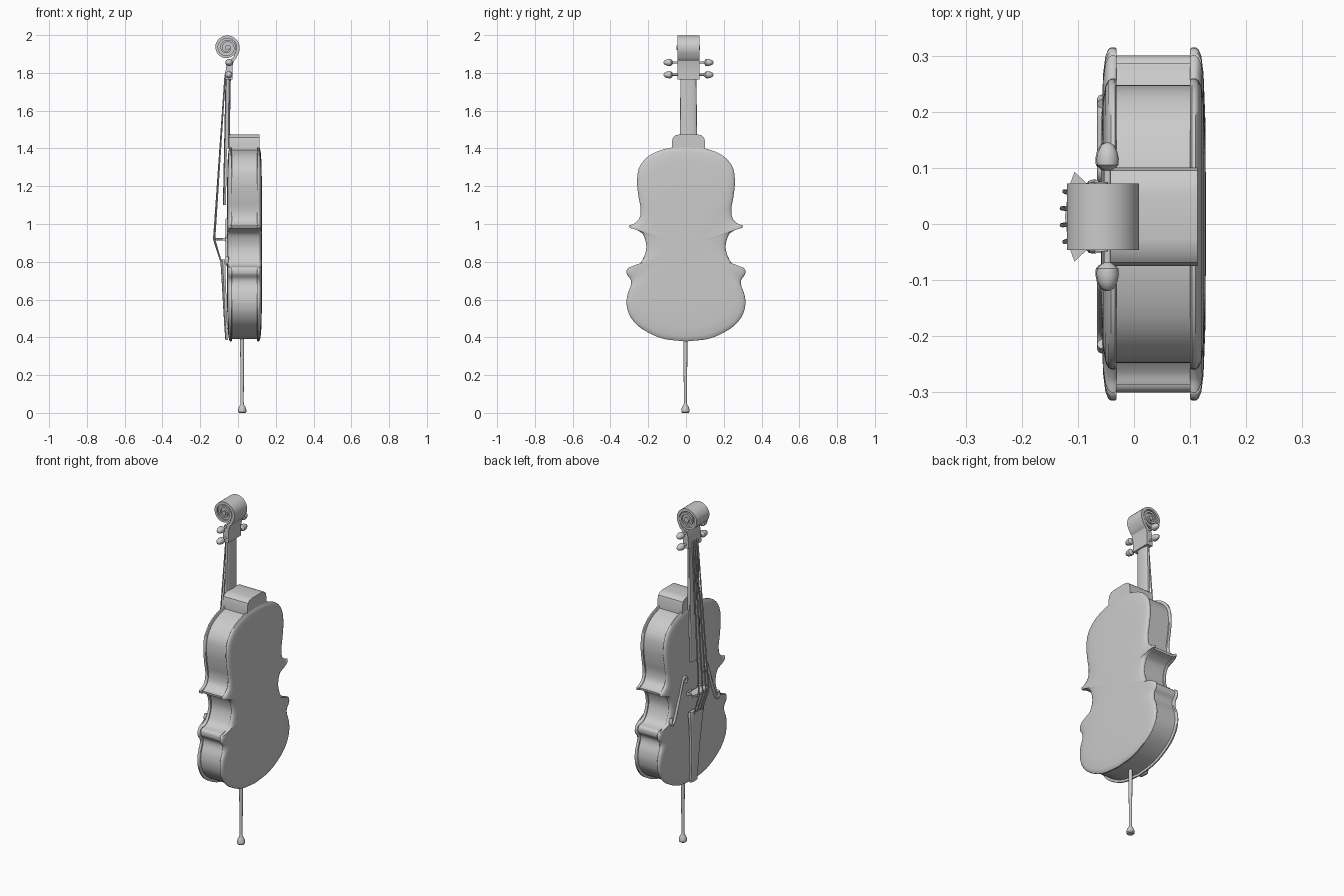
import bpy, bmesh, math
from mathutils import Vector

if "Cube" in bpy.data.objects:
    bpy.data.objects.remove(bpy.data.objects["Cube"])

NY = 0.013  # neck, strings and fittings sit slightly off the body axis


def finish(name, bm, angle=35):
    bmesh.ops.recalc_face_normals(bm, faces=bm.faces[:])
    me = bpy.data.meshes.new(name)
    bm.to_mesh(me)
    bm.free()
    me.shade_smooth()
    me.set_sharp_from_angle(angle=math.radians(angle))
    ob = bpy.data.objects.new(name, me)
    bpy.context.collection.objects.link(ob)
    return ob


def loft(name, rings, angle=35, closed=True):
    """Skin equal-length rings of points, capping both ends."""
    bm = bmesh.new()
    vr = [[bm.verts.new(p) for p in r] for r in rings]
    n = len(vr[0])
    for a, b in zip(vr, vr[1:]):
        for i in range(n):
            j = (i + 1) % n
            bm.faces.new((a[i], a[j], b[j], b[i]))
    if closed:
        bm.faces.new(vr[0])
        bm.faces.new(vr[-1])
    return finish(name, bm, angle)


def spline(pts, sub=6):
    """Catmull-Rom through the points."""
    P = [Vector(p) for p in pts]
    P = [2 * P[0] - P[1]] + P + [2 * P[-1] - P[-2]]
    out = []
    for a, b, c, d in zip(P, P[1:], P[2:], P[3:]):
        for k in range(sub):
            t = k / sub
            out.append(0.5 * (2 * b + (c - a) * t + (2 * a - 5 * b + 4 * c - d) * t * t
                              + (3 * b - a - 3 * c + d) * t ** 3))
    return out + [P[-2]]


def tube(name, pts, r):
    cu = bpy.data.curves.new(name, 'CURVE')
    cu.dimensions = '3D'
    cu.bevel_depth = r
    cu.bevel_resolution = 2
    cu.use_fill_caps = True
    sp = cu.splines.new('POLY')
    sp.points.add(len(pts) - 1)
    for q, p in zip(sp.points, pts):
        q.co = (*p, 1)
    tmp = bpy.data.objects.new(name, cu)
    me = bpy.data.meshes.new_from_object(tmp)
    bpy.data.objects.remove(tmp)
    me.shade_smooth()
    me.set_sharp_from_angle(angle=math.radians(50))
    bpy.context.collection.objects.link(bpy.data.objects.new(name, me))


def lathe(name, prof, place, n=20, sy=1.0):
    """Revolve (radius, height) points; place maps local (u, v, h) to the world."""
    loft(name, [[place(r * math.cos(2 * math.pi * i / n), sy * r * math.sin(2 * math.pi * i / n), h)
                 for i in range(n)] for r, h in prof])


# body outline, half of it, split at the two corners
bouts = [
    [(0, 1.41), (.10, 1.40), (.19, 1.365), (.245, 1.305), (.259, 1.23), (.252, 1.15),
     (.24, 1.08), (.247, 1.03), (.275, 1.002), (.300, .993)],
    [(.298, .980), (.26, .968), (.225, .94), (.21, .875), (.23, .81), (.262, .778), (.306, .768)],
    [(.314, .755), (.312, .732), (.293, .705), (.292, .675), (.31, .625), (.314, .57),
     (.295, .51), (.24, .45), (.13, .395), (0, .378)],
]
half = [p for b in bouts for p in spline(b, 5)]
outline = [(p.x, p.y) for p in half] + [(-p.x, p.y) for p in half[-2:0:-1]]


def ring(x, sy, sz=None):
    sz = sy if sz is None else sz
    return [(x, y * sy, .885 + (z - .885) * sz) for y, z in outline]


# ribs and arched plates
loft("ribs", [ring(-.036, .955, .975), ring(.105, .955, .975)], 50)
dome = [(0, .94), (0, .99), (.003, 1), (.010, 1), (.015, .988), (.020, .95), (.024, .85),
        (.027, .6), (.028, .25)]
loft("back_plate", [ring(.100 + d, s) for d, s in dome], 50)
loft("front_plate", [ring(-.031 - d, s) for d, s in dome], 50)

# neck heel block with rounded top
heel = [(-.088, 1.38), (-.088, 1.435), (-.082, 1.458), (-.066, 1.471), (-.04, 1.475),
        (.04, 1.475), (.066, 1.471), (.082, 1.458), (.088, 1.435), (.088, 1.38)]
loft("neck_heel", [[(x, NY + y, z) for y, z in heel] for x in (-.047, .113)])


# fingerboard, neck and tailpiece: rounded bars lofted along z
def bar(name, stations, sign, n=12):
    rings = []
    for z, xflat, w, t in stations:
        rings.append([(xflat + sign * t * math.sin(math.pi * i / n) ** .7,
                       NY + w * math.cos(math.pi * i / n), z) for i in range(n + 1)]
                     + [(xflat - sign * .006, NY - w, z), (xflat - sign * .006, NY + w, z)])
    loft(name, rings)


bar("fingerboard", [(1.10, -.070, .046, .010), (1.785, -.058, .040, .008)], -1)
bar("neck", [(1.40, -.058, .047, .018), (1.55, -.056, .045, .014), (1.78, -.052, .042, .014)], 1)
bar("tailpiece", [(.385, -.060, .030, .007), (.45, -.062, .032, .010), (.60, -.067, .040, .014),
                  (.74, -.072, .056, .017), (.80, -.074, .066, .019), (.812, -.075, .062, .016)], -1)

# pegbox
loft("pegbox", [[(x, NY + y, z) for x, z in ((-.068, 1.765), (-.03, 1.765), (-.03, 1.83),
                                             (-.022, 1.865), (-.056, 1.865), (-.064, 1.83))]
                for y in (-.059, .059)])

# scroll: ribbon from the pegbox that winds inward
C = Vector((-.058, 1.933))
path = [Vector(p) for p in ((-.048, 1.80), (-.046, 1.835), (-.034, 1.862), (-.016, 1.882))]
path = spline(path, 4)
turns = 2.3
for k in range(71):
    t = k / 70
    a = math.radians(-35) + 2 * math.pi * turns * t
    r = .058 * (1 - t) ** .9 + .010 if t > .25 else .060 - .018 * t
    path.append(C + r * Vector((math.cos(a), math.sin(a))))
outer, inner = [], []
for i, p in enumerate(path):
    d = (path[min(i + 1, len(path) - 1)] - path[max(i - 1, 0)]).normalized()
    h = .009 - .005 * i / len(path)
    nrm = Vector((d.y, -d.x)) * h
    outer.append(p + nrm)
    inner.append(p - nrm)
loft("scroll", [[(o.x, NY - .059, o.y), (o.x, NY + .059, o.y), (q.x, NY + .059, q.y),
                 (q.x, NY - .059, q.y)] for o, q in zip(outer, inner)], 40)
for name, r, w in (("scroll_core", .050, .050), ("scroll_eye", .012, .062)):
    lathe(name, [(r, -w), (r, w)], lambda u, v, h: (C.x + u, NY + h, C.y + v), 32)

# tuning pegs: thin shaft with a flattened rounded head
peg = [(.006, .03), (.006, .082), (.011, .085), (.019, .092), (.020, .103), (.017, .117),
       (.011, .128), (.003, .132)]
for side, s in (("left", -1), ("right", 1)):
    for level, z, x in (("lower", 1.79, -.049), ("upper", 1.855, -.047)):
        lathe(f"peg_{level}_{side}", peg,
              lambda u, v, h: (x + u, NY + s * h, z + v), 16, .95)

# bridge
prof = [(-.066, -.062), (-.066, .062), (-.085, .060), (-.106, .080), (-.117, .050),
        (-.123, 0), (-.117, -.050), (-.106, -.080), (-.085, -.060)]
loft("bridge", [[(x, NY + y, z) for x, y in prof] for z in (.913, .925)])
for s in (-1, 1):
    loft("bridge_foot", [[(x, NY + s * y, z) for x, y in
                          ((-.05, .03), (-.05, .065), (-.07, .065), (-.07, .03))]
                         for z in (.908, .930)])

# strings
for i in range(4):
    k = i - 1.5
    xb = -.129 + .0022 * k * k
    tube(f"string_{i + 1}", [(-.088, NY + .024 * k, .795), (xb, NY + .030 * k, .919),
                             (-.068, NY + .016 * k, 1.785), (-.048, NY + .016 * k, 1.862)], .004)

# raised sound holes
fpts = [(.088, .985), (.080, 1.005), (.090, 1.022), (.108, 1.018), (.122, .985), (.150, .905),
        (.180, .825), (.195, .797), (.212, .788), (.222, .803), (.214, .825)]
for side, s in (("left", -1), ("right", 1)):
    tube(f"sound_hole_{side}", [(-.057, s * p.x, p.y) for p in spline(fpts, 5)], .009)

# end pin with foot
lathe("end_pin", [(.017, 0), (.022, .006), (.022, .018), (.017, .032), (.009, .046),
                  (.008, .06), (.011, .40)], lambda u, v, h: (.022 + u, v - .003, h))
